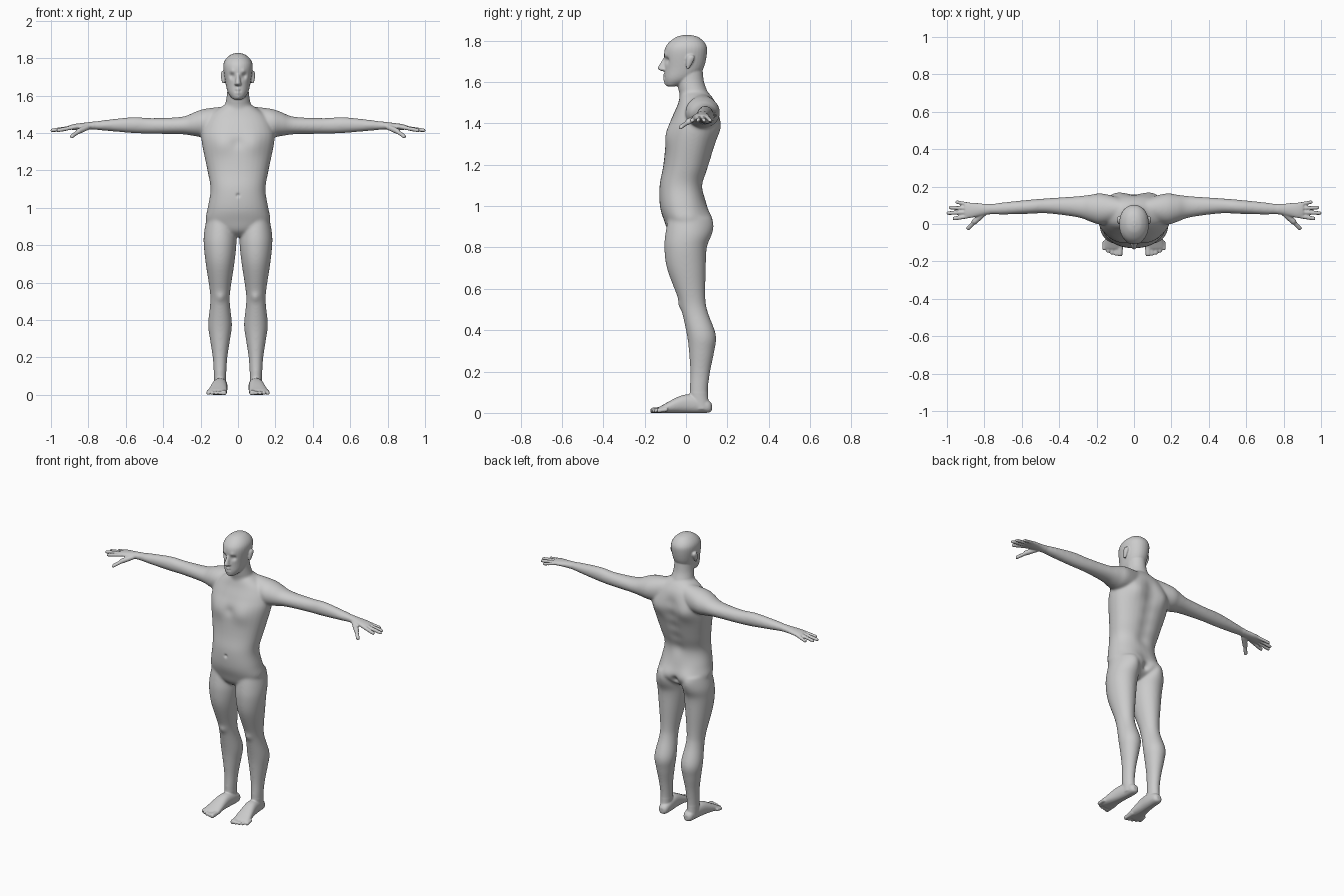
import bpy, bmesh, math
from mathutils import Vector, kdtree

bm = bmesh.new()


def smooth_path(rows, n=5):
    """Catmull-Rom interpolation of section rows."""
    out = []
    for i in range(len(rows) - 1):
        p0, p1, p2 = rows[max(i - 1, 0)], rows[i], rows[i + 1]
        p3 = rows[min(i + 2, len(rows) - 1)]
        for k in range(n):
            t = k / n
            out.append([b + .5 * t * (c - a + t * (2 * a - 5 * b + 4 * c - d + t * (3 * b - a - 3 * c + d)))
                        for a, b, c, d in zip(p0, p1, p2, p3)])
    return out + [list(rows[-1])]


def loft(rows, axis, side=1, power=2.0, seg=32):
    """Rows of (x, y, z, half width, half depth) skinned into a closed tube."""
    axis = Vector(axis)
    u, v = Vector((1, 0, 0)), Vector((0, 1, 0))
    if axis.z == 0:
        v = Vector((0, 0, 1))
        u = v.cross(axis).normalized()
    rings = []
    for x, y, z, a, b in smooth_path(rows):
        ring = []
        for i in range(seg):
            t = math.tau * i / seg
            c, s = (math.copysign(abs(k) ** (2 / power), k) for k in (math.cos(t), math.sin(t)))
            p = Vector((x, y, z)) + u * max(a, .001) * c + v * max(b, .001) * s
            ring.append(bm.verts.new((p.x * side, p.y, p.z)))
        rings.append(ring)
    for r, q in zip(rings, rings[1:]):
        for i in range(seg):
            j = (i + 1) % seg
            bm.faces.new((r[i], r[j], q[j], q[i]))
    bm.faces.new(rings[0][::-1])
    bm.faces.new(rings[-1])


def upright(rows, x=0, side=1, power=2.0):
    """Rows of (z, half width, front y, back y)."""
    loft([(x, (f + b) / 2, z, w, (b - f) / 2) for z, w, f, b in rows], (0, 0, 1), side, power)


def digit(base, tip, r, side):
    """Round-ended finger or toe."""
    a, b = Vector(base), Vector(tip)
    rows = [(*a.lerp(b, 1 - (1 - k / 5) ** 2), *[r * math.sqrt(1.04 - (k / 5) ** 6)] * 2) for k in range(6)]
    loft(rows, (b.x - a.x, b.y - a.y, 0), side, seg=16)


# torso
upright([(.85, .05, -.05, .05), (.88, .12, -.085, .09), (.93, .172, -.105, .11),
         (1.0, .163, -.126, .10), (1.1, .147, -.128, .085), (1.2, .163, -.11, .115),
         (1.36, .195, -.09, .16), (1.43, .19, -.068, .166), (1.49, .16, -.042, .15),
         (1.53, .11, -.03, .127), (1.56, .06, -.02, .1)], power=2.25)
# neck
upright([(1.47, .1, -.03, .13), (1.53, .076, -.03, .115), (1.6, .06, -.043, .088), (1.67, .055, -.05, .08)])
# head
upright([(1.582, .018, -.088, -.055), (1.59, .033, -.097, -.02), (1.62, .054, -.104, .04),
         (1.67, .067, -.103, .085), (1.75, .079, -.105, .102), (1.79, .071, -.087, .093),
         (1.82, .042, -.048, .06), (1.831, .01, -.01, .02)], power=2.15)
# nose
upright([(1.722, .008, -.107, -.08), (1.675, .015, -.136, -.08),
         (1.664, .019, -.134, -.08), (1.656, .013, -.118, -.08)])

for s in (1, -1):
    # ear
    upright([(1.668, .004, 0, .016), (1.7, .011, 0, .034), (1.722, .012, .004, .042),
             (1.734, .007, .012, .034)], .08, s)
    # arm and palm
    loft([(.04, .08, 1.48, .05, .068), (.17, .08, 1.458, .083, .076), (.23, .084, 1.451, .073, .065),
          (.3, .092, 1.443, .057, .047), (.46, .097, 1.441, .041, .042), (.56, .092, 1.445, .038, .043),
          (.7, .083, 1.444, .033, .03), (.78, .079, 1.442, .028, .021),
          (.87, .074, 1.436, .041, .016), (.905, .073, 1.432, .037, .011)], (1, 0, 0), s)
    # four fingers fanning out, then the two thumb joints
    for i, reach in enumerate((.97, 1.003, .992, .955)):
        digit((.87, .044 + .0197 * i, 1.435), (reach, .028 + .03 * i, 1.416), .0108 - .0004 * i, s)
    digit((.8, .06, 1.436), (.862, .004, 1.408), .0155, s)
    digit((.85, .014, 1.412), (.893, -.03, 1.382), .0115, s)
    # leg
    upright([(.95, .07, -.085, .1), (.87, .086, -.1, .115), (.8, .087, -.105, .1), (.7, .076, -.092, .096),
             (.56, .055, -.04, .094), (.49, .053, -.02, .106), (.38, .064, .004, .145),
             (.3, .054, .014, .137), (.2, .039, .02, .117), (.1, .033, .018, .106),
             (.02, .03, .03, .116)], .096, s)
    # foot
    loft([(.09, .125, .03, .014, .016), (.09, .108, .034, .03, .03), (.092, .05, .045, .036, .043),
          (.099, -.02, .045, .041, .043), (.109, -.115, .021, .052, .019),
          (.109, -.135, .016, .045, .012)], (0, -1, 0), s, 2.3)
    # toes
    for i in range(5):
        x = .073 + .021 * i
        digit((x, -.09, .02), (x + .003, -.172 + .002 * i * i, .013), .0105 if i else .015, s)

bmesh.ops.recalc_face_normals(bm, faces=bm.faces[:])
mesh = bpy.data.meshes.new("human_figure")
bm.to_mesh(mesh)
bm.free()
body = bpy.data.objects.new("human_figure", mesh)
bpy.context.collection.objects.link(body)
bpy.context.view_layer.objects.active = body
body.select_set(True)

# fuse all parts into one skin
fuse = body.modifiers.new("fuse", 'REMESH')
fuse.mode = 'VOXEL'
fuse.voxel_size = .0046
bpy.ops.object.modifier_apply(modifier=fuse.name)

# blend the joints, more on the trunk and limbs than on face, hands and feet
verts = body.data.vertices
group = body.vertex_groups.new(name="trunk_and_limbs")
group.add([v.index for v in verts if abs(v.co.x) < .77 and .1 < v.co.z < 1.565], 1.0, 'REPLACE')
for count, vg in ((4, ""), (40, group.name)):
    sm = body.modifiers.new("blend", 'SMOOTH')
    sm.factor, sm.iterations, sm.vertex_group = .5, count, vg
    bpy.ops.object.modifier_apply(modifier=sm.name)

verts = body.data.vertices
tree = kdtree.KDTree(len(verts))
for v in verts:
    tree.insert(v.co, v.index)
tree.balance()


def stroke(x, y, z, r, push):
    """Mirrored sculpt stroke that pushes the skin along y with a soft falloff."""
    for side in ((1, -1) if x else (1,)):
        for _, i, d in tree.find_range((x * side, y, z), r * 2.5):
            verts[i].co.y += push * math.exp(-(d / r) ** 2)


# face: eye socket, eyeball, brow, lips, mouth line, chin
stroke(.031, -.092, 1.709, .016, .014)
stroke(.031, -.082, 1.708, .009, -.005)
stroke(.03, -.098, 1.732, .014, -.005)
for z in (1.636, 1.617):
    stroke(0, -.105, z, .01, -.006)
stroke(.012, -.106, 1.627, .007, .004)
stroke(0, -.1, 1.596, .014, -.005)
# front: chest, breastbone, navel, knee
stroke(.085, -.08, 1.345, .06, -.013)
stroke(0, -.09, 1.35, .03, .006)
stroke(0, -.13, 1.07, .01, .008)
stroke(.092, -.025, .525, .025, -.008)
# back: shoulder blades, buttocks, cleft, spine groove
stroke(.1, .14, 1.38, .055, .014)
stroke(.08, .105, .925, .065, .026)
stroke(0, .1, .91, .022, -.018)
for i in range(5):
    stroke(0, .09 + .019 * i, 1.11 + .08 * i, .045, -.011)

# flat soles
for v in verts:
    v.co.z = max(v.co.z, .003) - .003
body.data.shade_smooth()
